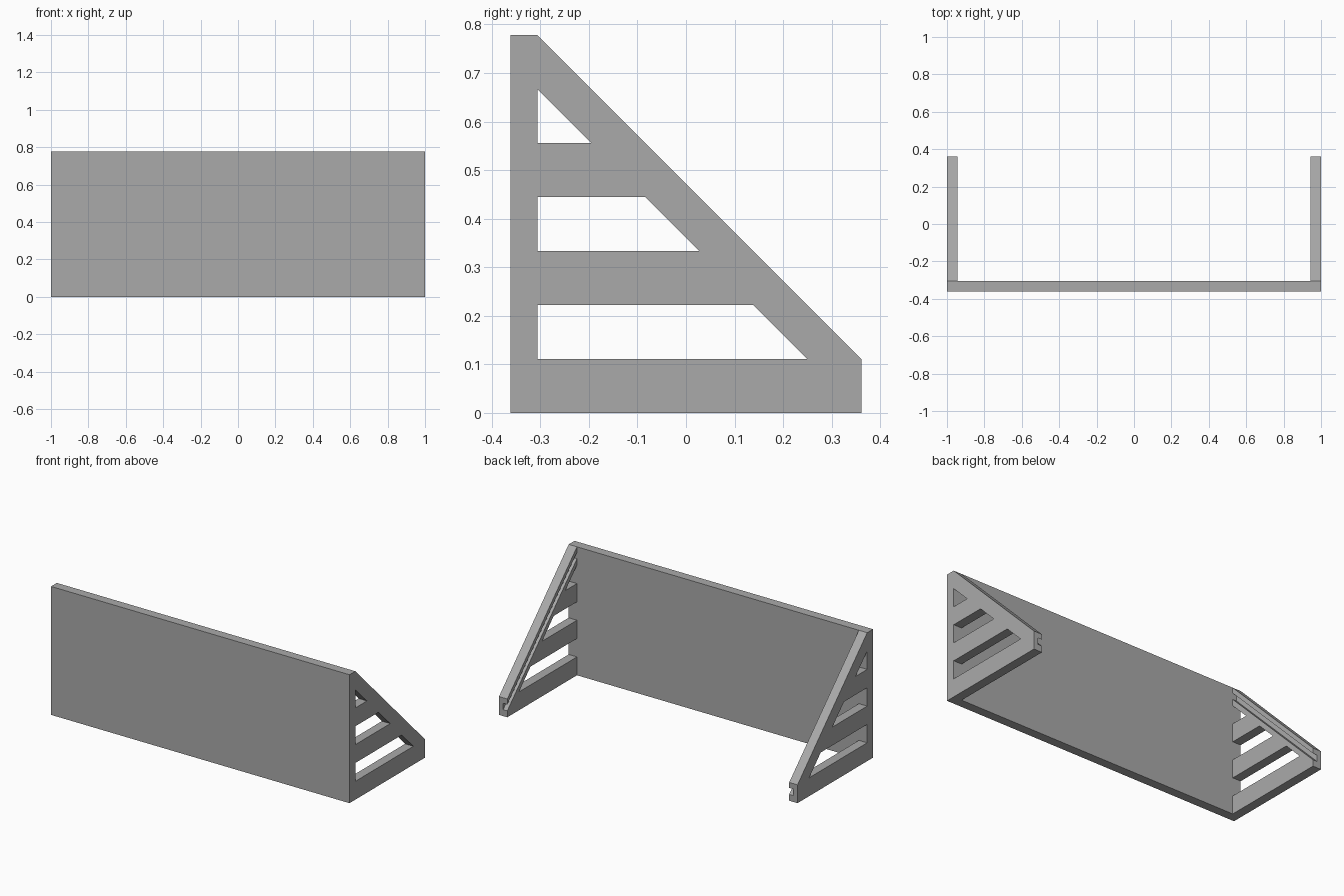
import bpy, bmesh
from mathutils import Vector

cube = bpy.data.objects.get("Cube")
if cube:
    bpy.data.objects.remove(cube, do_unlink=True)

U = 1 / 18                  # board thickness, the module of the whole design
BACK, FRONT = 6.5 * U, -6.5 * U
JOINT = FRONT + U           # rear face of the panel
HEIGHT = 14 * U

grey = bpy.data.materials.new("plain grey")
grey.use_nodes = True
colour = (0.4, 0.4, 0.4, 1)
grey.diffuse_color = colour
grey.node_tree.nodes["Principled BSDF"].inputs["Base Color"].default_value = colour


def finish(name, bm):
    bmesh.ops.recalc_face_normals(bm, faces=bm.faces)
    mesh = bpy.data.meshes.new(name)
    bm.to_mesh(mesh)
    bm.free()
    mesh.materials.append(grey)
    obj = bpy.data.objects.new(name, mesh)
    bpy.context.collection.objects.link(obj)
    return obj


def prism(name, profile, x0, x1):
    """Extrude a (y, z) profile from x0 to x1."""
    bm = bmesh.new()
    face = bm.faces.new([bm.verts.new((x0, y, z)) for y, z in profile])
    ext = bmesh.ops.extrude_face_region(bm, geom=[face])["geom"]
    verts = [v for v in ext if isinstance(v, bmesh.types.BMVert)]
    bmesh.ops.translate(bm, verts=verts, vec=Vector((x1 - x0, 0, 0)))
    return finish(name, bm)


def disc(name, x, y, z, radius, depth):
    """Cylinder lying along y."""
    bm = bmesh.new()
    bmesh.ops.create_cone(bm, cap_ends=True, segments=64,
                          radius1=radius, radius2=radius, depth=depth)
    for v in bm.verts:
        v.co = Vector((x + v.co.x, y + v.co.z, z + v.co.y))
    return finish(name, bm)


def cut(target, cutter):
    mod = target.modifiers.new("cut", "BOOLEAN")
    mod.operation, mod.solver, mod.object = "DIFFERENCE", "EXACT", cutter
    bpy.context.view_layer.objects.active = target
    bpy.ops.object.modifier_apply(modifier=mod.name)
    bpy.data.objects.remove(cutter, do_unlink=True)


# Front panel with two shallow round recesses
panel = prism("front_panel", [(FRONT, 0), (JOINT, 0), (JOINT, HEIGHT), (FRONT, HEIGHT)], -1, 1)
for side in (-1, 1):
    cut(panel, disc("recess_cutter", side * 10 * U, FRONT, HEIGHT / 2, 0.175, U))

# Side brackets: sloped outline, three openings, groove along the inner face
slope = JOINT + HEIGHT      # y + z along the sloped edge
for side, name in ((1, "left_bracket"), (-1, "right_bracket")):
    outer, inner = side, side * (1 - U)
    bracket = prism(name, [(JOINT, 0), (BACK, 0), (BACK, 2 * U), (JOINT, HEIGHT)], inner, outer)
    for low in (2 * U, 6 * U, 10 * U):
        high = low + 2 * U
        edge = slope - 2 * U
        outline = [(JOINT - U, low), (edge - low, low), (edge - high, high)]
        if edge - high > JOINT + 0.001:
            outline.append((JOINT - U, high))
        else:
            outline = [(JOINT, low), (edge - low, low), (JOINT, high)]
        cut(bracket, prism("opening_cutter", outline, side * (1 - 2 * U), side * (1 + U)))
    top, bottom = slope - 0.6 * U, slope - 1.3 * U
    y0, y1 = JOINT - U, BACK + U
    groove = [(y0, bottom - y0), (y1, bottom - y1), (y1, top - y1), (y0, top - y0)]
    cut(bracket, prism("groove_cutter", groove, side * (1 - 2 * U), side * (1 - U / 2)))
